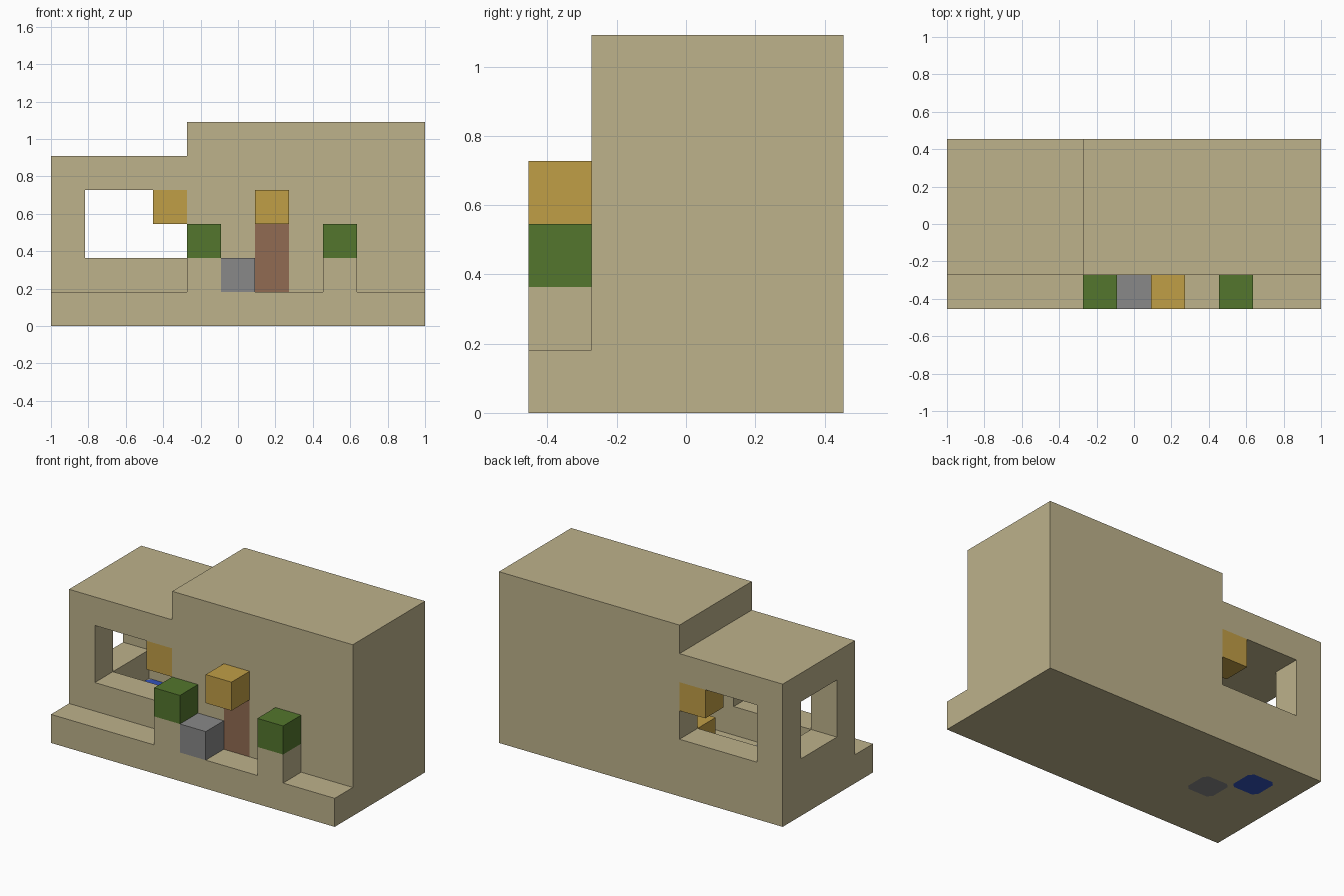
import bpy
import bmesh

U = 2 / 11  # one block

old = bpy.data.objects.get("Cube")
if old:
    bpy.data.objects.remove(old, do_unlink=True)


def material(name, rgb):
    m = bpy.data.materials.new(name)
    m.use_nodes = True
    m.diffuse_color = (*rgb, 1)
    m.node_tree.nodes["Principled BSDF"].inputs["Base Color"].default_value = (*rgb, 1)
    return m


sand = material("sandstone", (0.51, 0.445, 0.258))
amber = material("amber", (0.527, 0.342, 0.061))
green = material("leaf green", (0.087, 0.181, 0.026))
grey = material("stone grey", (0.246, 0.246, 0.246))
brown = material("door brown", (0.283, 0.147, 0.084))
blue = material("blue", (0.032, 0.084, 0.5))


def prism(name, outline, axis, low, high, mat):
    """Extrude an outline in block units along y or z."""
    def place(a, b, c):
        x, y, z = (a, c, b) if axis == "y" else (a, b, c)
        return (x * U - 1, (y - 2.5) * U, z * U)

    bm = bmesh.new()
    ends = [[bm.verts.new(place(a, b, c)) for a, b in outline] for c in (low, high)]
    for ring in ends:
        bm.faces.new(ring)
    n = len(outline)
    for i in range(n):
        j = (i + 1) % n
        bm.faces.new((ends[0][i], ends[0][j], ends[1][j], ends[1][i]))
    bmesh.ops.recalc_face_normals(bm, faces=bm.faces)
    mesh = bpy.data.meshes.new(name)
    bm.to_mesh(mesh)
    bm.free()
    mesh.materials.append(mat)
    ob = bpy.data.objects.new(name, mesh)
    bpy.context.collection.objects.link(ob)
    return ob


def box(name, x, y, z, mat):
    """Box from (start, end) ranges in block units."""
    outline = [(x[0], y[0]), (x[1], y[0]), (x[1], y[1]), (x[0], y[1])]
    return prism(name, outline, "z", z[0], z[1], mat)


def block(name, x, y, z, mat):
    return box(name, (x, x + 1), (y, y + 1), (z, z + 1), mat)


def combine(target, tool, operation):
    """Apply a boolean, then remove the tool."""
    mod = target.modifiers.new(operation, "BOOLEAN")
    mod.operation = operation
    mod.solver = "EXACT"
    mod.object = tool
    bpy.context.view_layer.objects.active = target
    bpy.ops.object.modifier_apply(modifier=mod.name)
    bpy.data.objects.remove(tool, do_unlink=True)


def clipped_tile(name, x, y, low, high, mat, c=0.14):
    """Floor tile with clipped corners."""
    d = 1 - c
    pts = [(c, 0), (d, 0), (1, c), (1, d), (d, 1), (c, 1), (0, d), (0, c)]
    return prism(name, [(x + a, y + b) for a, b in pts], "z", low, high, mat)


# House with a stepped roof, front ledge and pedestals
house = prism("house_walls", [(0, 0), (11, 0), (11, 6), (4, 6), (4, 5), (0, 5)],
              "y", 1, 5, sand)
combine(house, box("ledge", (0, 11), (0, 1), (0, 1), sand), "UNION")
for x in (4, 8):
    combine(house, block("pedestal", x, 0, 1, sand), "UNION")

# Hollow room, then windows and doorway
room = prism("room", [(1, 1), (10, 1), (10, 5), (5, 5), (5, 4), (1, 4)], "y", 2, 4, sand)
combine(house, room, "DIFFERENCE")
openings = [
    ((1, 4), (0.5, 5.5), (2, 4)),
    ((-0.5, 1.5), (2, 4), (2, 4)),
    ((6, 7), (0.5, 2.5), (1, 3)),
]
for spans in openings:
    combine(house, box("opening", *spans, sand), "DIFFERENCE")

# Floor tiles set through the floor
for name, x, y, mat in (("grey_floor_tile", 2, 2, grey), ("blue_floor_tile", 1, 3, blue)):
    combine(house, clipped_tile("tile_hole", x, y, -0.5, 1.5, mat), "DIFFERENCE")
    clipped_tile(name, x, y, 0, 1, mat)

# Door and lamp above it
box("door", (6, 7), (1, 2), (1, 3), brown)
block("door_lamp", 6, 0, 3, amber)

# Amber blocks in the window corners and inside the room
block("front_window_block", 3, 1, 3, amber)
block("back_window_block", 3, 4, 3, amber)
block("room_block", 4, 3, 1, amber)

# Shrubs on the pedestals and the stone step
for side, x in (("right", 4), ("left", 8)):
    block(side + "_shrub", x, 0, 2, green)
block("stone_block", 5, 0, 1, grey)
